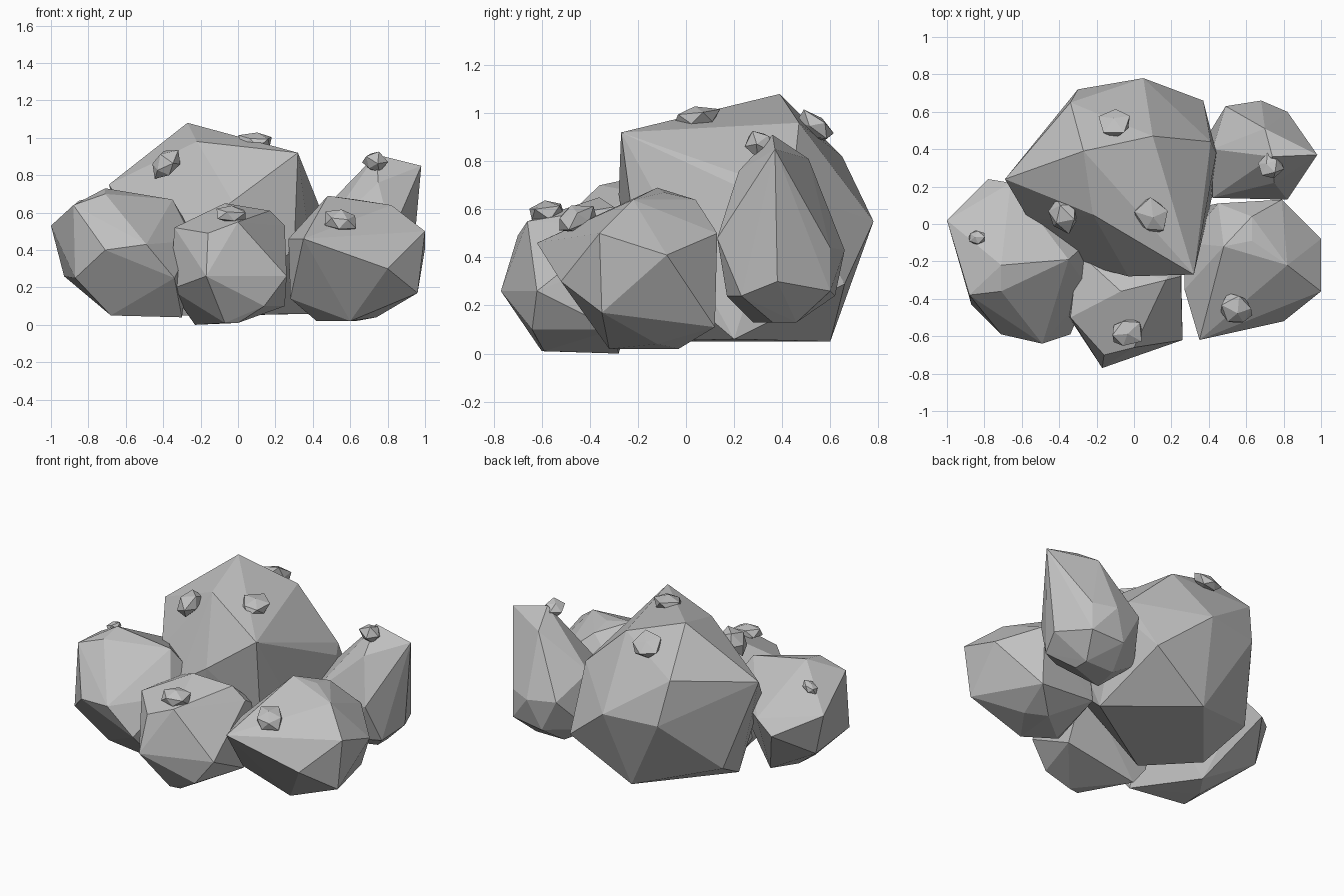
import bpy
import bmesh
import random
from mathutils import Euler, Vector

random.seed(4)

default_cube = bpy.data.objects.get("Cube")
if default_cube:
    bpy.data.objects.remove(default_cube, do_unlink=True)


def make_material(name, colour):
    material = bpy.data.materials.new(name)
    material.use_nodes = True
    material.diffuse_color = colour
    material.node_tree.nodes["Principled BSDF"].inputs["Base Color"].default_value = colour
    return material


stone_grey = make_material("stone grey", (.53, .53, .53, 1))


def finish(name, bm):
    """Turn the bmesh into a flat shaded stone object."""
    bmesh.ops.recalc_face_normals(bm, faces=bm.faces)
    mesh = bpy.data.meshes.new(name)
    bm.to_mesh(mesh)
    bm.free()
    mesh.materials.append(stone_grey)
    stone = bpy.data.objects.new(name, mesh)
    bpy.context.collection.objects.link(stone)
    return stone


def boulder(name, corners):
    """Wrap a faceted convex skin around the main corners of a boulder."""
    bm = bmesh.new()
    for corner in corners:
        bm.verts.new(corner)
    bmesh.ops.convex_hull(bm, input=bm.verts)
    loose = [vert for vert in bm.verts if not vert.link_faces]
    bmesh.ops.delete(bm, geom=loose, context='VERTS')
    return finish(name, bm)


def pebble(name, centre, size, tilt):
    """Chip a small icosahedron into an uneven, tilted pebble."""
    bm = bmesh.new()
    bmesh.ops.create_icosphere(bm, subdivisions=1, radius=1)
    turn = Euler(tilt).to_matrix()
    for vert in bm.verts:
        chipped = vert.co * random.uniform(.85, 1.25)
        vert.co = turn @ (chipped * Vector(size)) + Vector(centre)
    return finish(name, bm)


# Largest boulder at the centre back
boulder("central_boulder", [
    (-.27, .39, 1.08), (.32, -.27, .92), (.1, .47, .96), (-.22, .05, .98),
    (-.69, .24, .75), (-.34, .65, .82), (.41, .44, .67), (.37, .66, .29),
    (-.3, .72, .54), (.05, .78, .55), (-.03, .6, .05), (-.53, .38, .2),
    (-.45, .1, .05), (-.56, .02, .55), (-.26, -.22, .5), (-.03, -.28, .66),
    (.44, .38, .62), (.43, .2, .06), (-.18, -.18, .05), (.3, -.2, .4),
])

# Boulder on the model's right
boulder("right_boulder", [
    (-1, .02, .53), (-.88, -.38, .64), (-.71, -.22, .73), (-.71, -.36, .7),
    (-.35, -.19, .67), (-.87, -.43, .25), (-.93, 0, .26), (-.71, -.59, .4),
    (-.49, -.64, .43), (-.34, -.59, .25), (-.24, -.35, .45), (-.78, .24, .42),
    (-.66, .22, .5), (-.68, -.35, .05), (-.67, -.2, .05), (-.3, -.4, .04),
    (-.57, -.05, .05), (-.25, -.1, .5),
])

# Small boulder in front
boulder("front_boulder", [
    (-.17, -.77, .26), (-.16, -.7, .49), (-.34, -.5, .52), (-.36, -.48, .19),
    (-.07, -.36, .65), (.17, -.3, .61), (0, -.66, .55), (.26, -.62, .26),
    (.25, -.28, .53), (0, -.59, .01), (-.23, -.28, 0), (.14, -.64, .1),
    (-.3, -.15, .5), (.25, -.15, .45), (.25, -.3, .1), (-.3, -.25, .1),
    (-.07, -.6, .01),
])

# Boulder on the model's front left
boulder("left_boulder", [
    (.35, -.62, .46), (.8, -.52, .3), (1, -.36, .5), (1, -.08, .41),
    (.96, -.35, .17), (.79, .13, .5), (.63, -.09, .67), (.48, -.12, .69),
    (.82, -.22, .64), (.63, .04, .64), (.42, -.2, .02), (.63, -.03, .02),
    (.6, -.32, .02), (.74, -.12, .04), (.8, .12, .11), (.27, -.35, .46),
    (.28, -.35, .14), (.45, .11, .5), (.4, .1, .15), (.27, -.1, .4),
])

# Pointed boulder at the back left
boulder("pointed_boulder", [
    (.98, .37, .85), (.74, .36, .91), (.42, .4, .58), (.49, .63, .45),
    (.7, .51, .81), (.68, .66, .43), (.82, .6, .44), (.82, .6, .26),
    (.6, .62, .24), (.82, .13, .48), (.75, .22, .76), (.74, .17, .24),
    (.87, .23, .24), (.42, .14, .45), (.4, .18, .25), (.51, .28, .13),
    (.55, .46, .13), (.75, .46, .13), (.75, .36, .13), (.38, .45, .24),
    (.93, .38, .3),
])

# Pebbles resting on the boulders
pebble("back_pebble", (-.1, .54, .94), (.09, .09, .05), (-.6, 0, .3))
pebble("slope_pebble", (-.38, .04, .86), (.09, .09, .06), (.5, -.6, 0))
pebble("top_pebble", (.1, .04, .98), (.09, .1, .05), (.1, 0, .4))
pebble("right_pebble", (-.84, -.07, .64), (.05, .04, .03), (0, -.4, 0))
pebble("front_pebble", (-.04, -.58, .59), (.09, .08, .05), (.2, 0, .7))
pebble("left_pebble", (.55, -.46, .56), (.09, .09, .06), (.3, 0, .2))
pebble("pointed_pebble", (.73, .31, .87), (.06, .06, .06), (.5, .4, 0))
